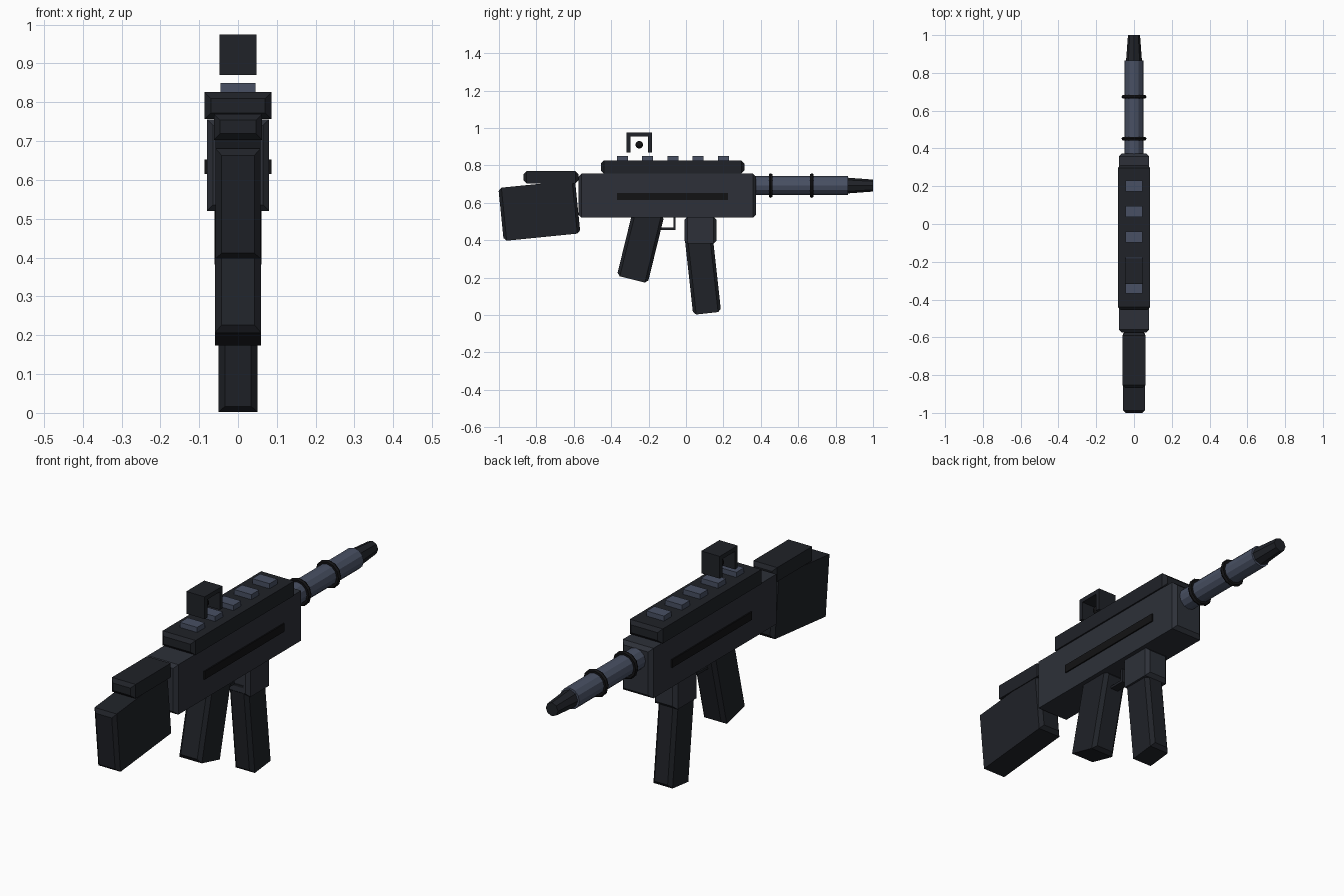
import bpy, bmesh
from math import pi, sin, cos
from mathutils import Matrix

if "Cube" in bpy.data.objects:
    bpy.data.objects.remove(bpy.data.objects["Cube"])


def material(name, rgb):
    m = bpy.data.materials.new(name)
    m.diffuse_color = (*rgb, 1)
    m.use_nodes = True
    m.node_tree.nodes["Principled BSDF"].inputs["Base Color"].default_value = m.diffuse_color
    return m


BODY = material("body_grey", (0.026, 0.030, 0.040))
DARK = material("dark_grey", (0.014, 0.016, 0.021))
STEEL = material("blue_steel", (0.065, 0.080, 0.125))
BLACK = material("black", (0.006, 0.006, 0.007))


def finish(name, bm, mat, loc=(0, 0, 0), tilt=0.0):
    bmesh.ops.recalc_face_normals(bm, faces=bm.faces)
    mesh = bpy.data.meshes.new(name)
    bm.to_mesh(mesh)
    bm.free()
    mesh.materials.append(mat)
    ob = bpy.data.objects.new(name, mesh)
    ob.location = loc
    ob.rotation_euler.x = tilt
    bpy.context.collection.objects.link(ob)
    return ob


def block(name, mat, loc, size, bevel=0.0, tilt=0.0):
    """Box whose front and back ends are chamfered all round."""
    hx, hy, hz = (s / 2 for s in size)
    rings = [(-hy, bevel), (-hy + bevel, 0), (hy - bevel, 0), (hy, bevel)]
    if not bevel:
        rings = [(-hy, 0), (hy, 0)]
    bm = bmesh.new()
    loops = [[bm.verts.new((sx * (hx - b), y, sz * (hz - b)))
              for sx, sz in ((-1, -1), (1, -1), (1, 1), (-1, 1))] for y, b in rings]
    for a, c in zip(loops, loops[1:]):
        for i in range(4):
            j = (i + 1) % 4
            bm.faces.new((a[i], a[j], c[j], c[i]))
    bm.faces.new(loops[0])
    bm.faces.new(loops[-1])
    return finish(name, bm, mat, loc, tilt)


def span(name, mat, hx, y0, y1, z0, z1, bevel=0.0, x=0.0):
    return block(name, mat, (x, (y0 + y1) / 2, (z0 + z1) / 2),
                 (2 * hx, y1 - y0, z1 - z0), bevel)


def hanging(name, mat, y, z, size, tilt):
    """Tilted block given by the centre of its bottom face."""
    h = size[2] / 2
    return block(name, mat, (0, y - sin(tilt) * h, z + cos(tilt) * h), size, 0.016, tilt)


def tube(name, mat, r0, r1, y0, y1, sides):
    bm = bmesh.new()
    bmesh.ops.create_cone(bm, cap_ends=True, segments=sides, radius1=r0, radius2=r1,
                          depth=y1 - y0, matrix=Matrix.Rotation(-pi / 2, 4, 'X'))
    return finish(name, bm, mat, (0, (y0 + y1) / 2, 0.692))


# Receiver, side slots and top rail
span("receiver", BODY, 0.08, -0.575, 0.373, 0.52, 0.756, 0.016)
for side, s in (("left", -1), ("right", 1)):
    span(f"side_slot_{side}", BLACK, 0.01, -0.37, 0.225, 0.615, 0.653, x=s * 0.076)
span("top_rail", DARK, 0.086, -0.455, 0.312, 0.757, 0.826, 0.016)
for i in range(5):
    y = -0.34 + 0.135 * i
    span(f"rail_tooth_{i + 1}", STEEL, 0.045, y - 0.029, y + 0.029, 0.81, 0.85)

# Sight frame and bead
span("sight_top", DARK, 0.048, -0.317, -0.183, 0.955, 0.975)
span("sight_rear_leg", DARK, 0.048, -0.317, -0.297, 0.87, 0.955)
span("sight_front_leg", DARK, 0.048, -0.203, -0.183, 0.87, 0.955)
bm = bmesh.new()
bmesh.ops.create_uvsphere(bm, u_segments=12, v_segments=8, radius=0.02)
finish("sight_bead", bm, BLACK, (0, -0.25, 0.91))

# Barrel, rings and muzzle
barrel = tube("barrel", STEEL, 0.05, 0.05, 0.36, 0.866, 12)
tube("muzzle", DARK, 0.042, 0.032, 0.866, 1.0, 8)
for i, y in enumerate((0.452, 0.673)):
    bpy.ops.mesh.primitive_torus_add(major_segments=12, minor_segments=6, major_radius=0.055,
                                     minor_radius=0.011, location=(0, y, 0.692),
                                     rotation=(pi / 2, 0, 0))
    ring = bpy.context.object
    ring.name = f"barrel_ring_{i + 1}"
    ring.data.materials.append(BLACK)

# Stock and cheek rest
block("stock", DARK, (0, -0.784, 0.558), (0.116, 0.412, 0.285), 0.016, 0.1)
span("cheek_rest", DARK, 0.062, -0.868, -0.575, 0.703, 0.77, 0.016)

# Grip and trigger guard
hanging("grip", DARK, -0.287, 0.19, (0.118, 0.17, 0.37), -0.24)
span("guard_bottom", DARK, 0.02, -0.15, -0.055, 0.455, 0.467)
span("guard_front", DARK, 0.02, -0.067, -0.055, 0.455, 0.525)

# Magazine well and magazine
span("magazine_well", BODY, 0.06, -0.008, 0.163, 0.382, 0.525, 0.016)
hanging("magazine", DARK, 0.113, 0.009, (0.1, 0.15, 0.45), 0.11)
